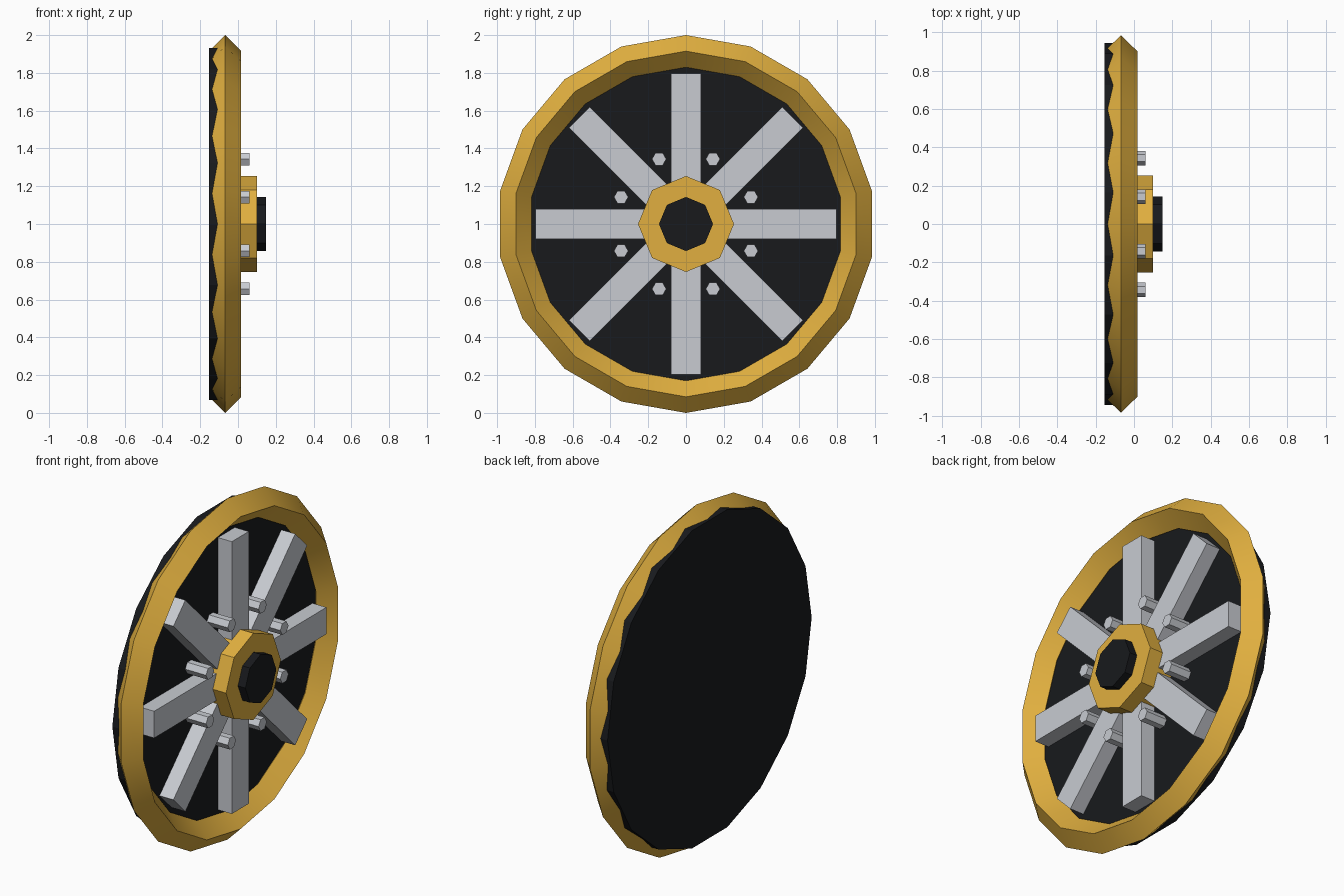
import bpy
from math import pi, sin, cos, radians

if "Cube" in bpy.data.objects:
    bpy.data.objects.remove(bpy.data.objects["Cube"])

CZ = 1.0  # height of the wheel axle, which runs along x


def material(name, rgb):
    m = bpy.data.materials.new(name)
    m.diffuse_color = (*rgb, 1)
    m.use_nodes = True
    m.node_tree.nodes["Principled BSDF"].inputs["Base Color"].default_value = m.diffuse_color
    return m


gold = material("gold", (0.75, 0.43, 0.05))
silver = material("silver", (0.58, 0.60, 0.64))
black = material("black", (0.009, 0.010, 0.012))


def finish(name, mat):
    ob = bpy.context.object
    ob.name = name
    ob.data.materials.append(mat)
    return ob


def prism(name, mat, sides, radius, x0, x1, y=0.0, z=CZ):
    bpy.ops.mesh.primitive_cylinder_add(
        vertices=sides, radius=radius, depth=x1 - x0,
        location=((x0 + x1) / 2, y, z), rotation=(0, pi / 2, 0))
    return finish(name, mat)


# Rim: diamond-section ring with 18 segments
bpy.ops.mesh.primitive_torus_add(
    major_segments=18, minor_segments=4, major_radius=0.915, minor_radius=0.085,
    location=(-0.068, 0, CZ), rotation=(0, pi / 2, 0))
finish("rim", gold)
bpy.ops.object.shade_smooth_by_angle(angle=radians(30))

# Backing disc, its corners falling between those of the rim
prism("backing_disc", black, 18, 0.945, -0.153, -0.075)

# Four crossed bars make the eight spokes
for i in range(4):
    bpy.ops.mesh.primitive_cube_add(
        size=1, location=(-0.0325, 0, CZ), rotation=(i * pi / 4, 0, 0))
    bpy.context.object.scale = (0.095, 0.157, 1.595)
    finish(f"spoke_{i + 1}", silver)

# Hub and axle cap
prism("hub", gold, 8, 0.254, -0.075, 0.10)
prism("axle_cap", black, 8, 0.143, 0.08, 0.148)

# Hexagonal bolts between the spokes
for i in range(8):
    a = (i + 0.5) * pi / 4
    prism(f"bolt_{i + 1}", silver, 6, 0.038, -0.078, 0.06,
          0.372 * cos(a), CZ + 0.372 * sin(a))
